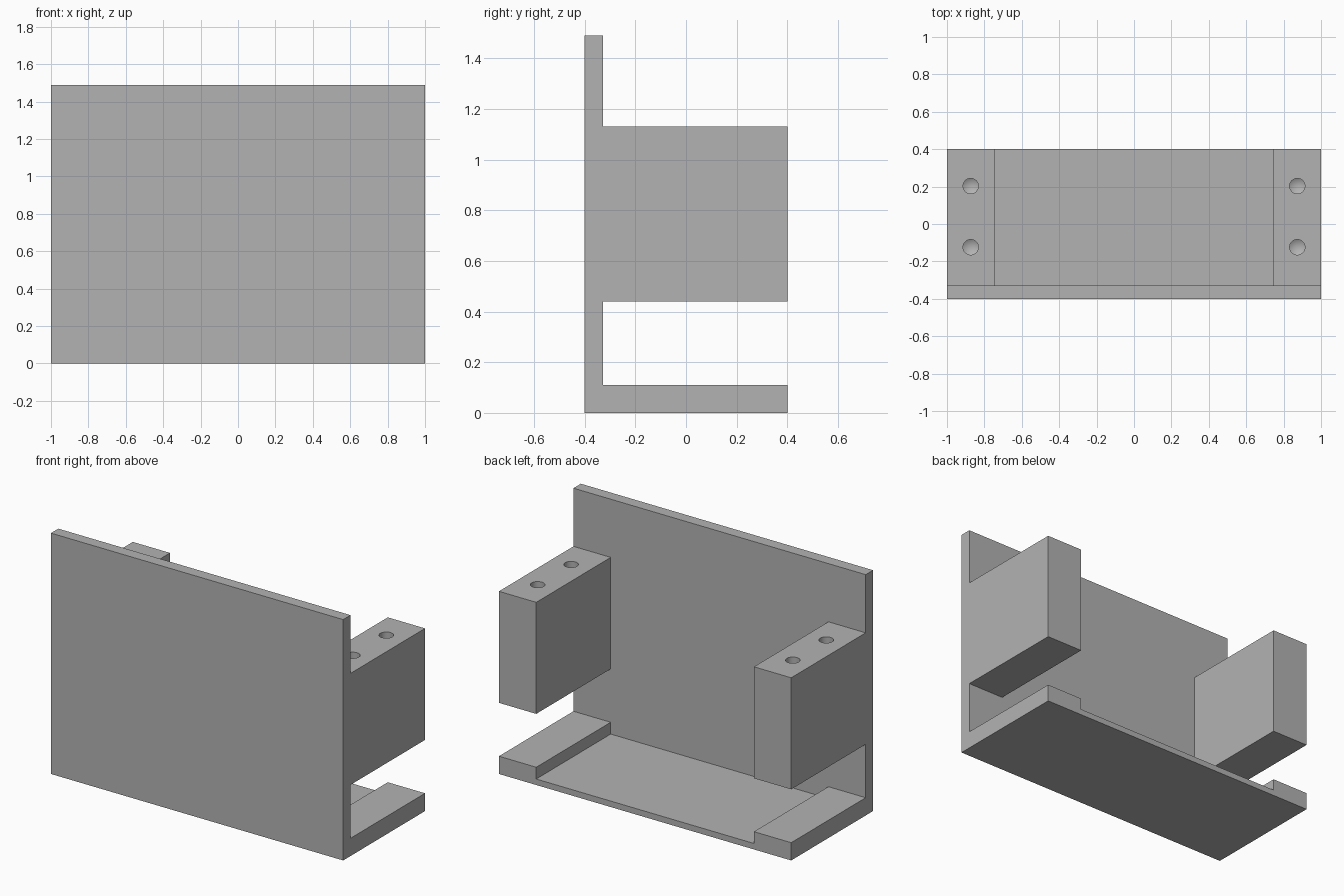
import bpy
import bmesh
from mathutils import Matrix, Vector

old = bpy.data.objects.get("Cube")
if old:
    bpy.data.objects.remove(old, do_unlink=True)

# Overall sizes
HALF_W, FRONT, BACK, HEIGHT = 1.0, -0.4, 0.4, 1.49
PLATE_BACK = -0.328          # rear face of the front plate
INNER_X = 0.745              # inner face of the side blocks
FLOOR_Z, RAIL_Z = 0.037, 0.11
BLOCK_LOW, BLOCK_TOP = 0.44, 1.13
HOLE_X, HOLE_R, HOLE_DEPTH = 0.873, 0.041, 0.3

grey = bpy.data.materials.new("light grey")
grey.use_nodes = True
colour = (0.45, 0.45, 0.45, 1)
grey.diffuse_color = colour
grey.node_tree.nodes["Principled BSDF"].inputs["Base Color"].default_value = colour


def add_object(name, bm):
    bmesh.ops.recalc_face_normals(bm, faces=bm.faces)
    mesh = bpy.data.meshes.new(name)
    bm.to_mesh(mesh)
    bm.free()
    mesh.materials.append(grey)
    obj = bpy.data.objects.new(name, mesh)
    bpy.context.collection.objects.link(obj)
    return obj


def box(name, low, high):
    low, high = Vector(low), Vector(high)
    bm = bmesh.new()
    place = Matrix.Translation((low + high) / 2) @ Matrix.Diagonal((*(high - low), 1))
    bmesh.ops.create_cube(bm, size=1, matrix=place)
    return add_object(name, bm)


def drill(name, x, y):
    # Straight hole with a pointed bottom, spun from a half profile
    top, bottom = BLOCK_TOP + 0.05, BLOCK_TOP - HOLE_DEPTH
    bm = bmesh.new()
    points = [(0, top), (HOLE_R, top), (HOLE_R, bottom), (0, bottom - HOLE_R * 0.6)]
    verts = [bm.verts.new((x + r, y, z)) for r, z in points]
    edges = [bm.edges.new(pair) for pair in zip(verts, verts[1:])]
    bmesh.ops.spin(bm, geom=verts + edges, cent=(x, y, 0), axis=(0, 0, 1),
                   angle=6.283185307, steps=32)
    bmesh.ops.remove_doubles(bm, verts=bm.verts, dist=0.0005)
    return add_object(name, bm)


def cut(target, cutter):
    cutter.hide_render = True
    mod = target.modifiers.new("cut", 'BOOLEAN')
    mod.operation, mod.solver, mod.object = 'DIFFERENCE', 'EXACT', cutter
    bpy.context.view_layer.objects.active = target
    bpy.ops.object.modifier_apply(modifier=mod.name)
    bpy.data.objects.remove(cutter, do_unlink=True)


# Side profile of plate, base and blocks, extruded over the full width
profile = [(FRONT, 0), (BACK, 0), (BACK, RAIL_Z), (PLATE_BACK, RAIL_Z),
           (PLATE_BACK, BLOCK_LOW), (BACK, BLOCK_LOW), (BACK, BLOCK_TOP),
           (PLATE_BACK, BLOCK_TOP), (PLATE_BACK, HEIGHT), (FRONT, HEIGHT)]
bm = bmesh.new()
side = bm.faces.new([bm.verts.new((-HALF_W, y, z)) for y, z in profile])
ends = bmesh.ops.extrude_face_region(bm, geom=[side])["geom"]
bmesh.ops.translate(bm, vec=(2 * HALF_W, 0, 0),
                    verts=[v for v in ends if isinstance(v, bmesh.types.BMVert)])
bracket = add_object("mounting_bracket", bm)

# Open the middle, leaving a side block and a raised rail at each end
cut(bracket, box("middle_cutter", (-INNER_X, PLATE_BACK, FLOOR_Z),
                 (INNER_X, BACK + 0.1, BLOCK_TOP + 0.1)))

# Two screw holes in the top of each block
for x in (-HOLE_X, HOLE_X):
    for y in (-0.124, 0.203):
        cut(bracket, drill("hole_cutter", x, y))

bpy.ops.object.select_all(action='DESELECT')
bracket.select_set(True)
bpy.context.view_layer.objects.active = bracket
bpy.ops.object.shade_smooth_by_angle(angle=0.5)
